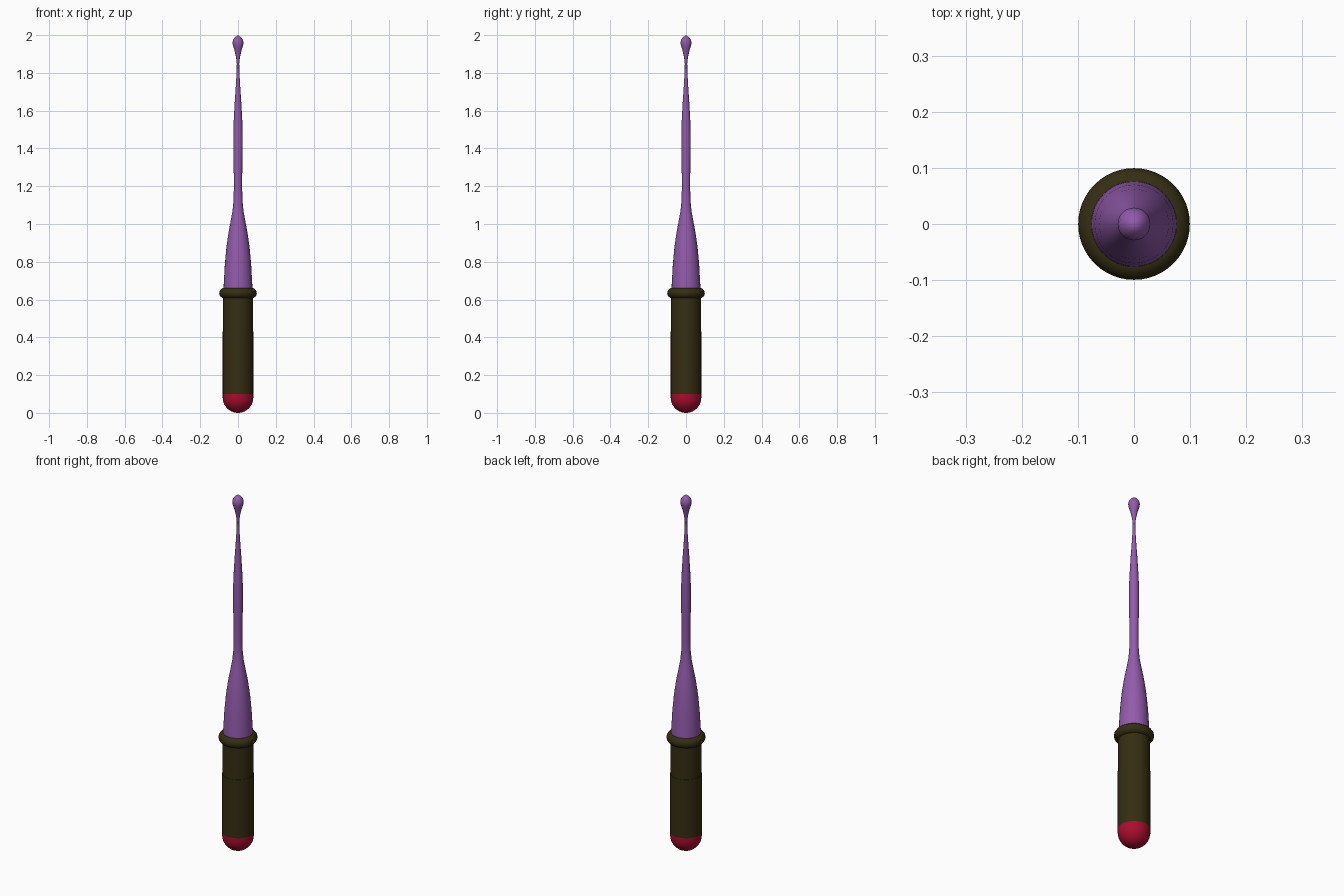
import bpy, bmesh, math

if "Cube" in bpy.data.objects:
    bpy.data.objects.remove(bpy.data.objects["Cube"])

SEG = 48


def material(name, rgb):
    m = bpy.data.materials.new(name)
    m.diffuse_color = (*rgb, 1)
    m.use_nodes = True
    m.node_tree.nodes["Principled BSDF"].inputs["Base Color"].default_value = m.diffuse_color
    return m


def lathe(name, profile, mat):
    """Spin a (radius, z) profile round the z axis; open ends are capped."""
    bm = bmesh.new()
    rings = []
    for r, z in profile:
        if r == 0:
            rings.append([bm.verts.new((0, 0, z))] * SEG)
        else:
            rings.append([bm.verts.new((r * math.cos(2 * math.pi * i / SEG),
                                        r * math.sin(2 * math.pi * i / SEG), z))
                          for i in range(SEG)])
    for a, b in zip(rings, rings[1:]):
        for i in range(SEG):
            j = (i + 1) % SEG
            bm.faces.new(list(dict.fromkeys((a[i], a[j], b[j], b[i]))))
    for ring, (r, z) in ((rings[0], profile[0]), (rings[-1], profile[-1])):
        if r > 0:
            bm.faces.new(ring)
    bmesh.ops.recalc_face_normals(bm, faces=bm.faces[:])
    me = bpy.data.meshes.new(name)
    bm.to_mesh(me)
    bm.free()
    ob = bpy.data.objects.new(name, me)
    bpy.context.collection.objects.link(ob)
    finish(ob, mat)


def finish(ob, mat):
    ob.data.materials.append(mat)
    bpy.ops.object.select_all(action='DESELECT')
    ob.select_set(True)
    bpy.context.view_layer.objects.active = ob
    bpy.ops.object.shade_smooth_by_angle(angle=math.radians(35))


purple = material("purple", (0.29, 0.105, 0.41))
olive = material("dark_olive", (0.035, 0.027, 0.006))
red = material("red", (0.40, 0.004, 0.027))

# Rounded end cap
R = 0.081
dome = [(R * math.sin(t), R - R * math.cos(t))
        for t in (i * math.pi / 20 for i in range(1, 11))]
lathe("end_cap", [(0, 0)] + dome + [(R, 0.1)], red)

# Handle grip, very slightly tapered
lathe("handle", [(R, 0.1), (R, 0.43), (0.079, 0.43), (0.079, 0.64)], olive)

# Round collar
bpy.ops.mesh.primitive_torus_add(major_segments=SEG, minor_segments=16,
                                 major_radius=0.0715, minor_radius=0.028,
                                 location=(0, 0, 0.634))
collar = bpy.context.object
collar.name = "collar"
finish(collar, olive)

# Tapered shaft with a swelling and a bud-shaped tip
lathe("shaft", [
    (0.077, 0.64), (0.0755, 0.68), (0.070, 0.78), (0.062, 0.87),
    (0.051, 0.95), (0.038, 1.02), (0.029, 1.07), (0.024, 1.12), (0.022, 1.19),
    (0.0225, 1.27), (0.025, 1.36), (0.025, 1.48), (0.0225, 1.55),
    (0.017, 1.65), (0.011, 1.74), (0.0075, 1.80), (0.0065, 1.85),
    (0.010, 1.88), (0.019, 1.92), (0.027, 1.945), (0.029, 1.96),
    (0.026, 1.975), (0.015, 1.99), (0, 2.0)], purple)
